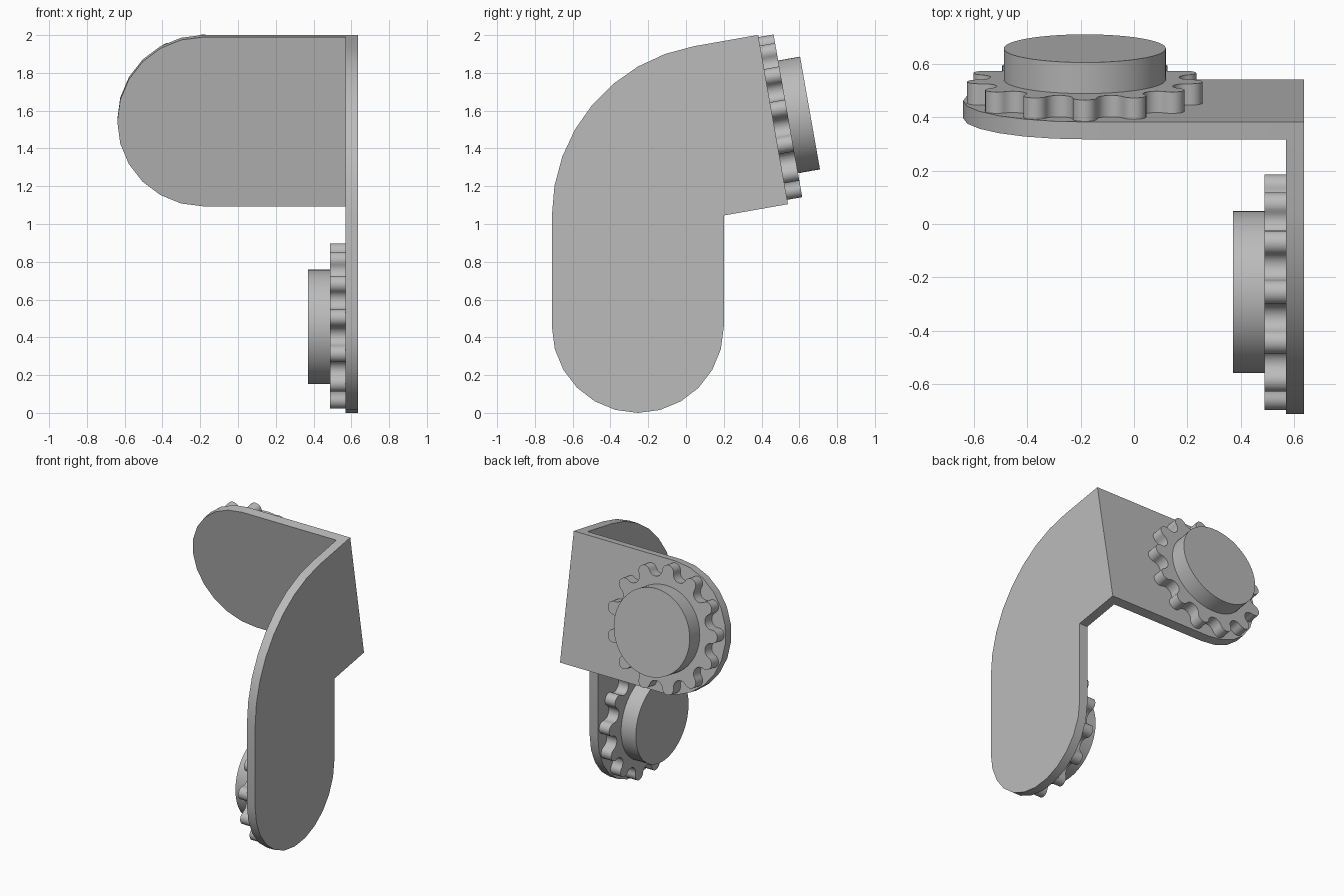
import bpy, bmesh
from math import sin, cos, pi, radians, atan2, hypot
from mathutils import Vector, Matrix

cube = bpy.data.objects.get("Cube")
if cube:
    bpy.data.objects.remove(cube, do_unlink=True)

grey = bpy.data.materials.new("plain grey")
grey.use_nodes = True
grey.diffuse_color = (0.5, 0.5, 0.5, 1)
grey.node_tree.nodes["Principled BSDF"].inputs["Base Color"].default_value = (0.5, 0.5, 0.5, 1)

R = 0.455           # half width of both plates
THICK = 0.066       # plate thickness
TILT = radians(10)  # lean of the upper flange


def arc(cx, cy, r, start, end, steps):
    """Points along a circular arc, angles in radians."""
    angles = [start + (end - start) * i / steps for i in range(steps + 1)]
    return [(cx + r * cos(a), cy + r * sin(a)) for a in angles]


def frame(origin, up, normal):
    """Matrix whose local y is up and local z is normal."""
    v, n = Vector(up), Vector(normal)
    return Matrix.Translation(origin) @ Matrix((v.cross(n), v, n)).transposed().to_4x4()


def slab(name, outline, low, high, matrix):
    """Extrude a flat outline from low to high along the frame normal."""
    bm = bmesh.new()
    face = bm.faces.new([bm.verts.new((x, y, low)) for x, y in outline])
    side = bmesh.ops.extrude_face_region(bm, geom=[face])
    verts = [g for g in side["geom"] if isinstance(g, bmesh.types.BMVert)]
    bmesh.ops.translate(bm, verts=verts, vec=(0, 0, high - low))
    bmesh.ops.transform(bm, matrix=matrix, verts=bm.verts)
    bmesh.ops.recalc_face_normals(bm, faces=bm.faces)
    mesh = bpy.data.meshes.new(name)
    bm.to_mesh(mesh)
    bm.free()
    mesh.materials.append(grey)
    obj = bpy.data.objects.new(name, mesh)
    bpy.context.collection.objects.link(obj)
    bpy.ops.object.select_all(action="DESELECT")
    obj.select_set(True)
    bpy.context.view_layer.objects.active = obj
    bpy.ops.object.shade_smooth_by_angle(angle=radians(35))


def sprocket_outline(teeth=13, tooth_r=0.045, tooth_ring=0.398, gap_ring=0.408):
    """Round teeth joined by tangent round gaps, first tooth pointing up."""
    half = pi / teeth
    dx, dy = gap_ring * cos(half) - tooth_ring, gap_ring * sin(half)
    d, gap_r = atan2(dy, dx), hypot(dx, dy) - tooth_r
    points = []
    for k in range(teeth):
        a = pi / 2 + 2 * half * k
        points += arc(tooth_ring * cos(a), tooth_ring * sin(a), tooth_r, a - d, a + d, 14)
        g = a + half
        points += arc(gap_ring * cos(g), gap_ring * sin(g), gap_r,
                      a + d + pi, a + 2 * half + pi - d, 14)[1:-1]
    return points


def wheel(prefix, matrix):
    """Sprocket with a round hub on top of it."""
    slab(prefix + "_sprocket", sprocket_outline(), 0, 0.081, matrix)
    slab(prefix + "_hub", arc(0, 0, 0.303, 0, 2 * pi, 64)[:-1], 0.081, 0.199, matrix)


# Side plate: round foot, straight shank, bend, leaning end
mid_y, bend = -0.255, Vector((0.2, 1.045))
along = Vector((cos(TILT), sin(TILT)))
across = Vector((-sin(TILT), cos(TILT)))
low_end = bend + along * 0.345
high_end = low_end + across * 2 * R
plate = arc(mid_y, R, R, pi, 2 * pi, 12)
plate += [tuple(bend), tuple(low_end), tuple(high_end)]
plate += arc(bend.x, bend.y, 2 * R, pi / 2 + TILT, pi, 8)
inner_x = 0.635 - THICK
slab("side_plate", plate, 0, THICK, frame((inner_x, 0, 0), (0, 0, 1), (1, 0, 0)))

# Leaning flange with a round free end
centre = (low_end + high_end) / 2
flange_x = -0.184
flange_frame = frame((flange_x, centre.x, centre.y), (0, *across), (0, *along))
reach = flange_x - inner_x
flange = [(reach, -R)] + arc(0, 0, R, -pi / 2, pi / 2, 12) + [(reach, R)]
slab("flange", flange, -THICK, 0, flange_frame)

# Wheels on the flange and on the inside of the side plate
wheel("upper", flange_frame)
wheel("lower", frame((inner_x, mid_y, R), (0, 0, 1), (-1, 0, 0)))
